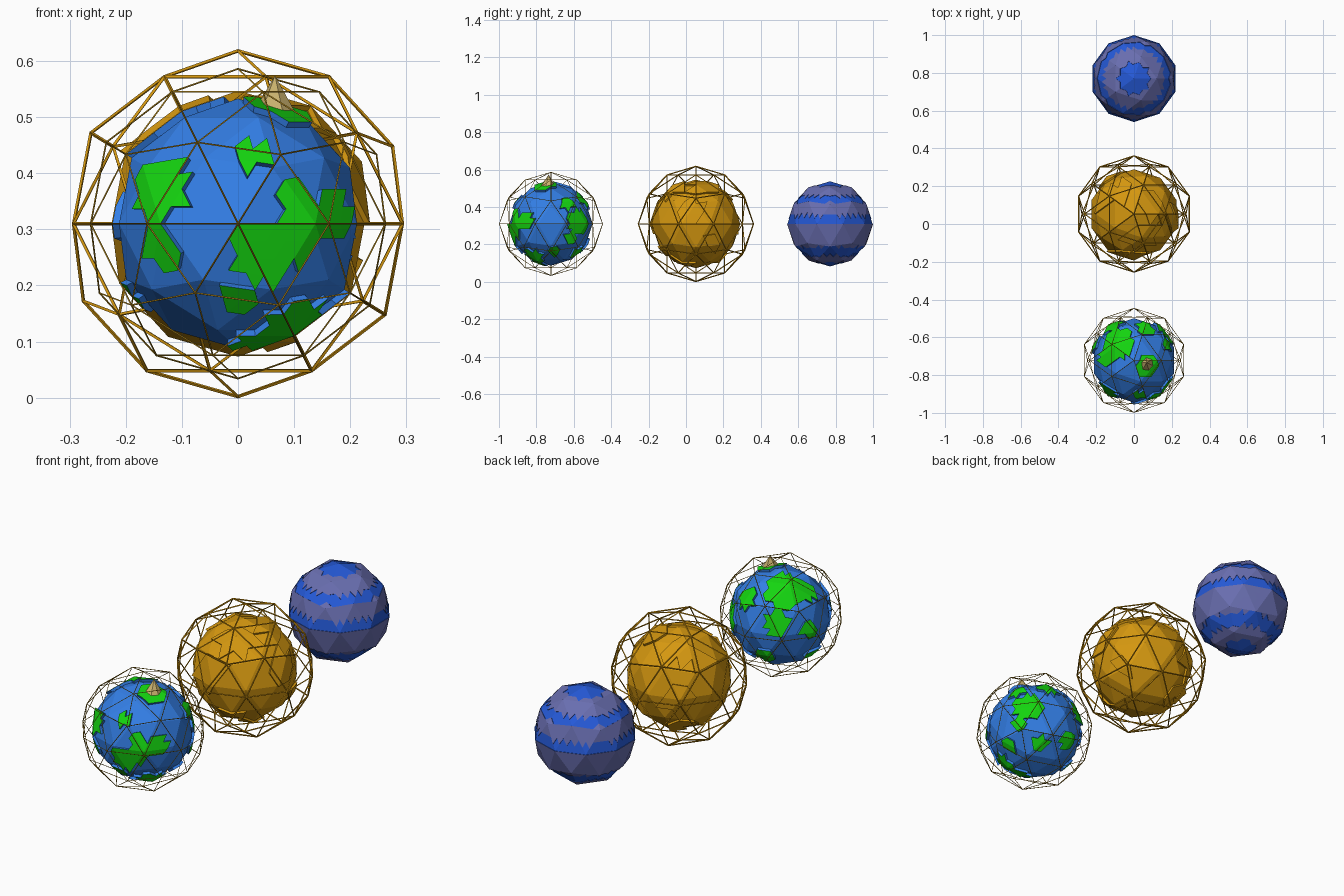
import bpy, bmesh, random
from math import radians, sin, cos
from mathutils import Vector

if "Cube" in bpy.data.objects:
    bpy.data.objects.remove(bpy.data.objects["Cube"])

random.seed(4)


def material(name, rgb):
    m = bpy.data.materials.new(name)
    m.diffuse_color = (*rgb, 1)
    m.use_nodes = True
    m.node_tree.nodes["Principled BSDF"].inputs["Base Color"].default_value = m.diffuse_color
    return m


OCEAN = material("ocean_blue", (0.033, 0.21, 0.79))
GREEN = material("land_green", (0.007, 0.66, 0.005))
GOLD = material("gold", (0.66, 0.31, 0.005))
BRASS = material("dark_brass", (0.42, 0.23, 0.01))
DEEP = material("deep_blue", (0.018, 0.1, 0.68))
HAZE = material("band_purple", (0.14, 0.155, 0.43))
ROCK = material("rock", (0.6, 0.45, 0.16))


def direction(lat, lon):
    # longitude 0 faces the front (-y), 90 faces +x
    a, o = radians(lat), radians(lon)
    return Vector((cos(a) * sin(o), -cos(a) * cos(o), sin(a)))


def finish(bm, name, loc, mats):
    me = bpy.data.meshes.new(name)
    bm.to_mesh(me)
    bm.free()
    ob = bpy.data.objects.new(name, me)
    ob.location = loc
    for m in mats:
        me.materials.append(m)
    bpy.context.collection.objects.link(ob)
    return ob


def planet(name, y, radius, height, raised, mats, cuts=3):
    # faceted ball whose chosen small triangles are lifted into plateaus
    bm = bmesh.new()
    bmesh.ops.create_icosphere(bm, subdivisions=2, radius=radius)
    bmesh.ops.subdivide_edges(bm, edges=bm.edges[:], cuts=cuts, use_grid_fill=True)
    faces = [f for f in bm.faces if raised(f.calc_center_median().normalized())]
    geom = bmesh.ops.extrude_face_region(bm, geom=faces)["geom"]
    top = {g for g in geom if isinstance(g, bmesh.types.BMVert)}
    for v in top:
        v.co += v.co.normalized() * height
    for f in bm.faces:
        if all(v in top for v in f.verts) and len(f.verts) == 3:
            f.material_index = 1
    return finish(bm, name, (0, y, 0.31), mats)


def cage(name, y, radius, thickness):
    # open geodesic lattice
    bm = bmesh.new()
    bmesh.ops.create_icosphere(bm, subdivisions=2, radius=radius)
    ob = finish(bm, name, (0, y, 0.31), [BRASS if thickness < 0.005 else GOLD])
    w = ob.modifiers.new("lattice", "WIREFRAME")
    w.thickness = thickness
    w.offset = 0
    return ob


def in_caps(caps):
    spots = [(direction(a, o), cos(radians(r))) for a, o, r in caps]
    return lambda d: any(d.dot(s) > c for s, c in spots)


# front planet: continents as overlapping round patches (lat, lon, radius)
land = in_caps([
    (16, -41, 16), (-10, -40, 11),
    (33, 9, 8),
    (14, 28, 9), (6, 53, 11), (-14, 11, 15), (-6, 28, 13), (-36, 0, 8), (0, 42, 9),
    (-53, 47, 15), (-72, 20, 9),
    (69, 72, 16),
    (3, 132, 18), (28, 116, 10), (-18, 120, 9), (-42, 95, 8),
    (55, -135, 24), (48, -95, 13), (35, 160, 12), (15, -150, 15), (5, -112, 11),
    (-30, -165, 12), (-45, 150, 10), (-35, -95, 9),
])
EARTH_Y = -0.722
planet("living_planet", EARTH_Y, 0.223, 0.012, land, [OCEAN, GREEN])
cage("living_planet_cage", EARTH_Y, 0.276, 0.0032)

# rocky mountain near the front planet's north pole
bm = bmesh.new()
axis = direction(69, 74)
bmesh.ops.create_cone(bm, cap_ends=True, segments=6, radius1=0.042, radius2=0, depth=0.07)
rot = axis.to_track_quat("Z", "Y")
for v in bm.verts:
    tip = v.co.z > 0
    v.co = rot @ v.co + axis * 0.25
    if tip:
        v.co = Vector((0.066, -0.012, 0.264))
    else:
        v.co *= random.uniform(0.98, 1.03)
finish(bm, "mountain", (0, EARTH_Y, 0.31), [ROCK])

# middle planet: lumpy gold ball with low plateaus
lumps = in_caps([(random.uniform(-70, 70), random.uniform(-180, 180), random.uniform(10, 20))
                 for _ in range(16)])
planet("gold_planet", 0.053, 0.237, 0.01, lumps, [GOLD, GOLD], cuts=1)
cage("gold_planet_cage", 0.053, 0.308, 0.0065)

# rear planet: alternating latitude bands
BANDS = [(0.68, 0.92), (0.2, 0.5), (-0.56, 0.0), (-0.95, -0.78)]
planet("banded_planet", 0.77, 0.2275, 0.0025,
       lambda d: any(a < d.z < b for a, b in BANDS), [DEEP, HAZE])
